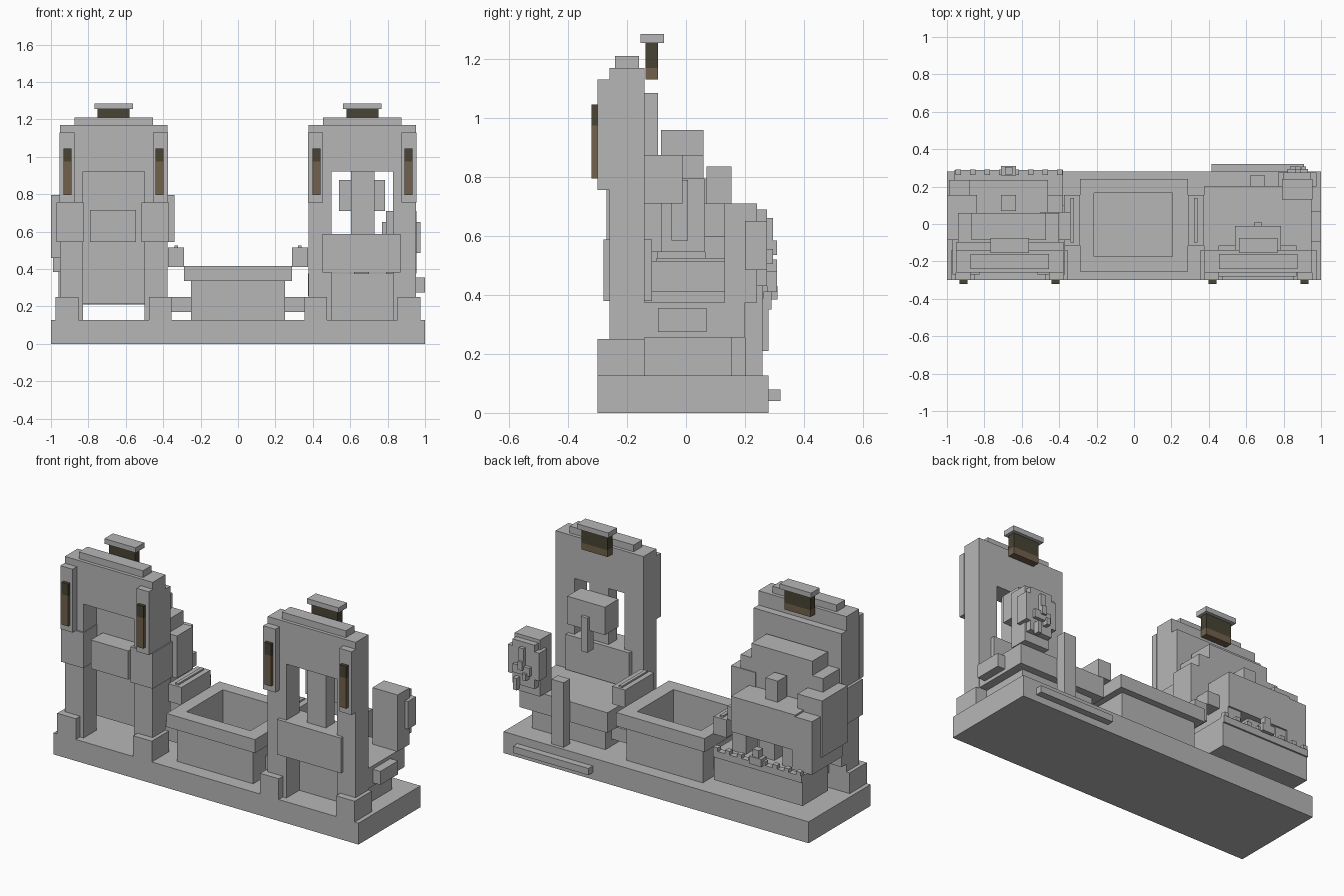
import bpy

if "Cube" in bpy.data.objects:
    bpy.data.objects.remove(bpy.data.objects["Cube"])


def material(name, rgb):
    m = bpy.data.materials.new(name)
    m.use_nodes = True
    col = (*rgb, 1)
    m.diffuse_color = col
    m.node_tree.nodes["Principled BSDF"].inputs["Base Color"].default_value = col
    return m


STONE = material("grey stone", (0.47, 0.47, 0.47))
BROWN = material("brown panel", (0.165, 0.12, 0.072))
DARK = material("dark olive panel", (0.066, 0.056, 0.034))

FACES = [(0, 3, 2, 1), (4, 5, 6, 7), (0, 1, 5, 4), (1, 2, 6, 5), (2, 3, 7, 6), (3, 0, 4, 7)]


def boxes(name, spans, mat=STONE):
    """One object from boxes given as (x0, x1, y0, y1, z0, z1)."""
    verts, faces = [], []
    for x0, x1, y0, y1, z0, z1 in spans:
        n = len(verts)
        verts += [(x, y, z) for z in (z0, z1) for x, y in ((x0, y0), (x1, y0), (x1, y1), (x0, y1))]
        faces += [tuple(n + i for i in f) for f in FACES]
    me = bpy.data.meshes.new(name)
    me.from_pydata(verts, [], faces)
    me.materials.append(mat)
    ob = bpy.data.objects.new(name, me)
    bpy.context.collection.objects.link(ob)
    return ob


def pair(cx, a, b, *rest):
    """The same box on both sides of the plane x = cx."""
    return [(cx + a, cx + b, *rest), (cx - b, cx - a, *rest)]


# Base slab and rear plaque
boxes("base", [(-1, 1, -0.30, 0.28, 0, 0.127)])
boxes("rear_plaque", [(0.415, 0.91, 0.28, 0.32, 0.04, 0.08)])

# Central basin: four walls, four rim pieces, floor
def ring(x0, x1, y0, y1, ix0, ix1, iy0, iy1, z0, z1):
    return [(x0, ix0, y0, y1, z0, z1), (ix1, x1, y0, y1, z0, z1),
            (ix0, ix1, y0, iy0, z0, z1), (ix0, ix1, iy1, y1, z0, z1)]

boxes("basin_wall", ring(-0.25, 0.25, -0.215, 0.20, -0.215, 0.205, -0.175, 0.165, 0.127, 0.335))
boxes("basin_rim", ring(-0.29, 0.29, -0.255, 0.24, -0.215, 0.205, -0.175, 0.165, 0.335, 0.415))
boxes("basin_floor", [(-0.215, 0.205, -0.175, 0.165, 0.127, 0.15)])

# Links between the basin and the towers
boxes("side_rails", pair(0, 0.29, 0.375, -0.115, 0.155, 0.41, 0.515)
      + pair(0, 0.32, 0.34, -0.10, 0.14, 0.515, 0.525))
boxes("side_pipes", pair(0, 0.245, 0.42, -0.10, 0.10, 0.17, 0.25))

# Twin gates
for side, cx in (("right", -0.665), ("left", 0.665)):
    boxes(side + "_gate", pair(cx, 0.165, 0.288, -0.26, -0.14, 0.127, 0.92)
          + [(cx - 0.288, cx + 0.288, -0.26, -0.14, 0.92, 1.17)])
    boxes(side + "_gate_cap", [(cx - 0.21, cx + 0.21, -0.24, -0.16, 1.17, 1.21)])
    boxes(side + "_footings", pair(cx, 0.188, 0.31, -0.30, -0.14, 0.127, 0.25))
    boxes(side + "_pilasters", pair(cx, 0.21, 0.29, -0.30, -0.26, 0.755, 1.13))
    boxes(side + "_lamp_lower", pair(cx, 0.225, 0.268, -0.32, -0.30, 0.795, 0.975), BROWN)
    boxes(side + "_lamp_upper", pair(cx, 0.225, 0.268, -0.32, -0.30, 0.975, 1.045), DARK)
    boxes(side + "_sign_lower", [(cx - 0.085, cx + 0.085, -0.138, -0.095, 1.13, 1.17)], BROWN)
    boxes(side + "_sign_upper", [(cx - 0.085, cx + 0.085, -0.138, -0.095, 1.17, 1.26)], DARK)
    boxes(side + "_sign_top", [(cx - 0.103, cx + 0.103, -0.155, -0.075, 1.255, 1.285)])

# Left tower: stepped plinth, panel, hanging box
boxes("left_plinth", [(0.42, 0.90, -0.14, 0.155, 0.127, 0.255),
                      (0.375, 0.95, -0.14, 0.20, 0.255, 0.375)])
boxes("plinth_side_block", [(0.95, 1.0, -0.095, 0.07, 0.275, 0.355)])
boxes("left_panel", [(0.453, 0.87, -0.28, -0.115, 0.38, 0.588)])
boxes("left_centre_post", [(0.605, 0.73, -0.22, -0.14, 0.588, 0.92)])
boxes("hanging_box", [(0.54, 0.787, -0.14, -0.012, 0.71, 0.875)])
boxes("hanging_stick", [(0.642, 0.685, -0.05, 0.007, 0.585, 0.79)])
boxes("rear_post", [(0.62, 0.70, 0.20, 0.26, 0.127, 0.51)])

# Rear emblem: block with stepped layers and raised studs
boxes("emblem_block", [(0.79, 0.955, 0.13, 0.24, 0.375, 0.71)])
boxes("emblem_plate", [(0.77, 0.975, 0.20, 0.275, 0.485, 0.65),
                       (0.80, 0.945, 0.20, 0.275, 0.43, 0.69)])
boxes("emblem_studs", [(0.86, 0.89, 0.275, 0.295, 0.53, 0.66), (0.82, 0.93, 0.275, 0.295, 0.505, 0.555),
                       (0.86, 0.89, 0.295, 0.308, 0.535, 0.585), (0.835, 0.86, 0.275, 0.308, 0.48, 0.52),
                       (0.895, 0.92, 0.275, 0.308, 0.41, 0.48)])

# Right tower: back wall and raised floor box
boxes("right_back_wall", [(-0.953, -0.377, -0.14, -0.095, 0.295, 1.085)])
boxes("right_floor_box", [(-0.84, -0.50, -0.14, 0.05, 0.215, 0.385),
                          (-0.96, -0.38, 0.04, 0.28, 0.21, 0.385)])

# Seated stepped figure
CX = -0.67
boxes("figure_head", [(CX - 0.20, CX + 0.20, -0.085, 0.06, 0.79, 0.96),
                      (CX - 0.27, CX + 0.27, -0.095, 0.06, 0.71, 0.875)])
boxes("figure_torso", [(CX - 0.21, CX + 0.21, -0.095, 0.235, 0.50, 0.71),
                       (CX - 0.21, CX + 0.21, -0.095, 0.11, 0.385, 0.50)])
boxes("figure_legs", pair(CX, 0.12, 0.21, 0.10, 0.225, 0.385, 0.50)
      + [(CX - 0.05, CX + 0.05, 0.10, 0.20, 0.385, 0.50)])
boxes("figure_crest", [(CX - 0.04, CX + 0.04, 0.07, 0.155, 0.71, 0.835)])
boxes("figure_outer_arm", [(-1.0, -0.84, -0.085, 0.155, 0.46, 0.795),
                           (-0.99, -0.86, -0.05, 0.235, 0.385, 0.70)])
boxes("figure_inner_arm", [(-0.50, -0.34, -0.085, 0.065, 0.545, 0.795),
                           (-0.46, -0.38, 0.065, 0.155, 0.52, 0.60)])
boxes("figure_hands", pair(CX, 0.155, 0.30, -0.27, -0.08, 0.545, 0.755))
boxes("front_chest", [(-0.79, -0.545, -0.25, -0.14, 0.545, 0.715)])

# Rear ledge with a row of studs and a small ornament
boxes("ledge_lip", [(-0.96, -0.38, 0.255, 0.29, 0.35, 0.39)])
boxes("ledge_studs", [(x, x + 0.03, 0.262, 0.292, 0.39, 0.412)
                      for x in (-0.955 + 0.0775 * i for i in range(8))])
boxes("ledge_ornament", [(CX - 0.04, CX + 0.04, 0.26, 0.31, 0.385, 0.43),
                         (CX - 0.02, CX + 0.02, 0.265, 0.305, 0.43, 0.475)])
